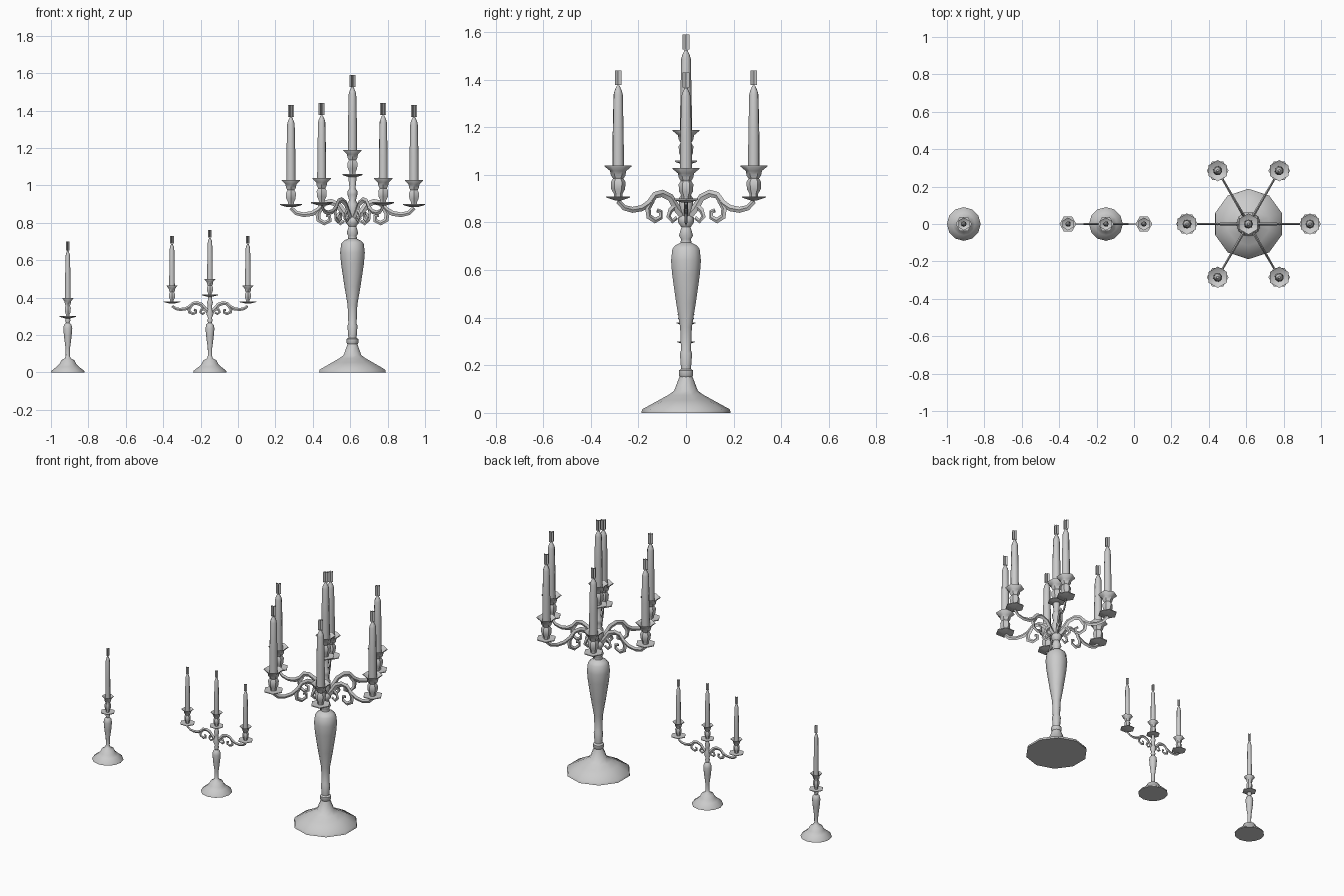
import bpy, bmesh, math
from mathutils import Vector

if "Cube" in bpy.data.objects:
    bpy.data.objects.remove(bpy.data.objects["Cube"])

METAL = bpy.data.materials.new("light_grey")
METAL.diffuse_color = (0.6, 0.6, 0.6, 1)
METAL.use_nodes = True
METAL.node_tree.nodes["Principled BSDF"].inputs["Base Color"].default_value = METAL.diffuse_color


def finish(bm, name, smooth=True):
    me = bpy.data.meshes.new(name)
    bm.to_mesh(me)
    bm.free()
    ob = bpy.data.objects.new(name, me)
    bpy.context.collection.objects.link(ob)
    me.materials.append(METAL)
    if smooth:
        bpy.ops.object.select_all(action='DESELECT')
        ob.select_set(True)
        bpy.context.view_layer.objects.active = ob
        bpy.ops.object.shade_smooth_by_angle(angle=math.radians(48))
    return ob


def bridge(bm, rings):
    """Skin consecutive vertex rings and cap both ends."""
    n = len(rings[0])
    for a, b in zip(rings, rings[1:]):
        for i in range(n):
            j = (i + 1) % n
            bm.faces.new((a[i], a[j], b[j], b[i]))
    bm.faces.new(rings[0][::-1])
    bm.faces.new(rings[-1])
    bmesh.ops.recalc_face_normals(bm, faces=bm.faces[:])


def lathe(name, x, y, profile, sides, turn=0.0):
    """Turned part from (radius, height) points."""
    bm = bmesh.new()
    bridge(bm, [[bm.verts.new((x + r * math.cos(turn + math.tau * i / sides),
                               y + r * math.sin(turn + math.tau * i / sides), z))
                 for i in range(sides)] for r, z in profile])
    return finish(bm, name)


def sweep(name, x, y, angle, path, widths, flat):
    """Narrow diamond-section bar along a path of (distance, height) points."""
    bm = bmesh.new()
    out = Vector((math.cos(angle), math.sin(angle), 0))
    side = Vector((-out.y, out.x, 0))
    pts = [Vector((x, y, 0)) + out * r + Vector((0, 0, z)) for r, z in path]
    rings = []
    for i, p in enumerate(pts):
        t = (pts[min(i + 1, len(pts) - 1)] - pts[max(i - 1, 0)]).normalized()
        n = side.cross(t)
        w = widths[0] + (widths[1] - widths[0]) * i / (len(pts) - 1)
        rings.append([bm.verts.new(p + d * w) for d in (n, side * flat, -n, -side * flat)])
    bridge(bm, rings)
    finish(bm, name)


def candle_set(name, x, y, z, hs, rs, saucer, sides, turn=0.0):
    """Saucer, cup with hollow drip pan, candle and crossed flame cards."""
    def part(label, prof, n, spin=0.0):
        lathe(name + label, x, y, [(r * rs, z + h * hs) for r, h in prof], n, turn + spin)
    part("_saucer", [(0.018, -0.012), (saucer, 0.0), (saucer, 0.005), (0.02, 0.003)], sides)
    part("_cup", [(0.018, 0.0), (0.018, 0.015), (0.029, 0.035), (0.031, 0.065), (0.022, 0.08),
                  (0.03, 0.092), (0.034, 0.112), (0.057, 0.131), (0.057, 0.135), (0.028, 0.115)],
         sides, math.pi / sides)
    part("_candle", [(0.025, 0.11), (0.024, 0.26), (0.02, 0.435), (0.016, 0.45), (0.006, 0.472)], 8)
    bm = bmesh.new()
    for k in range(3):
        a = turn + k * math.pi / 3
        dx, dy = 0.016 * rs * math.cos(a), 0.016 * rs * math.sin(a)
        lo, hi = z + 0.474 * hs, z + 0.537 * hs
        bm.faces.new([bm.verts.new(c) for c in ((x - dx, y - dy, lo), (x + dx, y + dy, lo),
                                                (x + dx, y + dy, hi), (x - dx, y - dy, hi))])
    finish(bm, name + "_flame", False)


# S-shaped arm and curls, measured from the hub axis of the large piece
ARM = [(0.015, 0.03), (0.045, 0.06), (0.075, 0.105), (0.115, 0.122), (0.15, 0.115), (0.18, 0.08),
       (0.215, 0.06), (0.26, 0.053), (0.3, 0.062), (0.33, 0.09)]
OUTER_CURL = [(0.165, 0.095), (0.185, 0.06), (0.18, 0.025), (0.15, 0.008), (0.122, 0.022),
              (0.122, 0.045), (0.14, 0.05)]
INNER_CURL = [(0.05, 0.07), (0.075, 0.05), (0.085, 0.025), (0.065, 0.005), (0.045, 0.02)]


def arm(name, x, y, z, angle, rs, zs, thick):
    for label, path, w in (("_bar", ARM, (0.018, 0.011)), ("_outer_curl", OUTER_CURL, (0.015, 0.009)),
                           ("_inner_curl", INNER_CURL, (0.013, 0.008))):
        sweep(name + label, x, y, angle, [(r * rs, z + h * zs) for r, h in path],
              (w[0] * thick, w[1] * thick), 0.45)


# Shared small foot and baluster stem
SMALL = [(0.09, 0), (0.088, 0.008), (0.06, 0.03), (0.045, 0.045), (0.035, 0.065), (0.016, 0.075),
         (0.011, 0.09), (0.012, 0.13), (0.02, 0.19), (0.024, 0.235), (0.02, 0.255), (0.01, 0.265)]

# Single candlestick
X1 = -0.91
lathe("single_stem", X1, 0, SMALL + [(0.014, 0.278), (0.011, 0.297)], 12)
candle_set("single", X1, 0, 0.297, 0.75, 0.6, 0.072, 6)

# Three-light candelabrum
X2 = -0.15
lathe("triple_stem", X2, 0, SMALL + [(0.015, 0.28), (0.01, 0.29), (0.02, 0.315), (0.012, 0.335),
                                     (0.012, 0.36), (0.016, 0.375), (0.01, 0.39), (0.011, 0.41)], 12)
candle_set("triple_centre", X2, 0, 0.412, 0.65, 0.6, 0.07, 6)
for i in range(2):
    a = math.pi * i
    arm(f"triple_arm_{i}", X2, 0, 0.31, a, 0.61, 0.5, 0.65)
    candle_set(f"triple_side_{i}", X2 + 0.203 * math.cos(a), 0, 0.376, 0.66, 0.6, 0.075, 6, a)

# Large seven-light candelabrum
X3 = 0.612
lathe("large_foot", X3, 0, [(0.188, 0), (0.184, 0.015), (0.115, 0.053), (0.075, 0.075), (0.05, 0.092),
                            (0.032, 0.14), (0.026, 0.155)], 10, math.pi / 10)
lathe("large_stem", X3, 0, [(0.026, 0.15), (0.032, 0.158), (0.032, 0.178), (0.022, 0.185),
                            (0.027, 0.25), (0.022, 0.262), (0.026, 0.36), (0.043, 0.46), (0.061, 0.58),
                            (0.066, 0.64), (0.06, 0.69), (0.045, 0.705), (0.024, 0.715),
                            (0.022, 0.73), (0.031, 0.745), (0.022, 0.775), (0.018, 0.785)], 10)
lathe("large_hub", X3, 0, [(0.02, 0.78), (0.033, 0.80), (0.033, 0.82), (0.022, 0.83), (0.03, 0.86),
                           (0.03, 0.90), (0.018, 0.92), (0.026, 0.95), (0.026, 0.97), (0.016, 0.985),
                           (0.022, 1.04), (0.018, 1.055)], 8)
candle_set("large_centre", X3, 0, 1.055, 0.995, 1.0, 0.054, 6)
for i in range(6):
    a = math.tau * i / 6
    z = 0.0 if i % 3 else -0.01
    arm(f"large_arm_{i}", X3, 0, 0.80 + z, a, 1.0, 1.0, 1.0)
    candle_set(f"large_side_{i}", X3 + 0.329 * math.cos(a), 0.329 * math.sin(a), 0.905 + z,
               0.995, 1.0, 0.058, 6, a)
